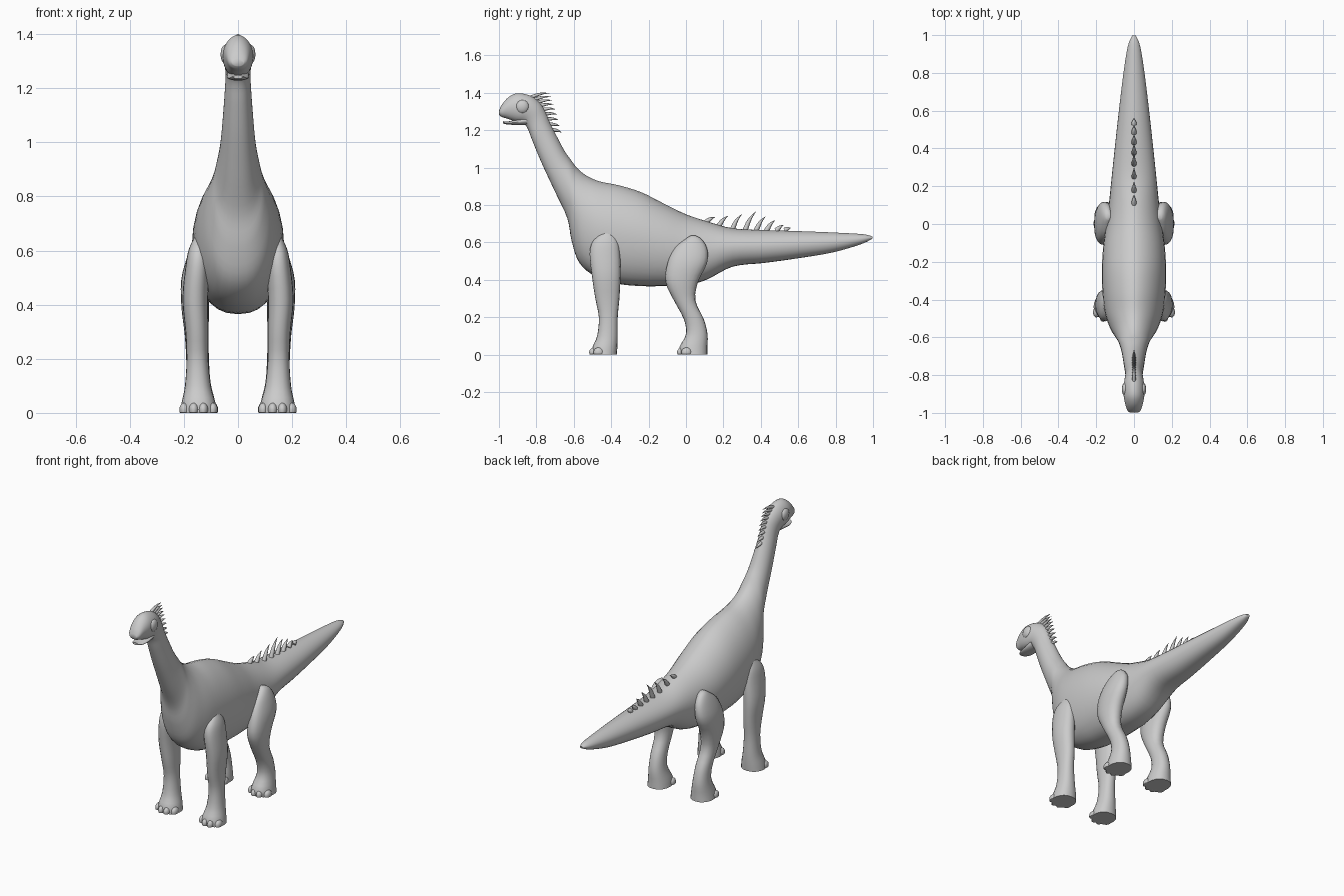
import bpy, bmesh, math

skin = bpy.data.materials.new("grey skin")
skin.diffuse_color = (0.6, 0.6, 0.6, 1)


def finish(name, bm, angle=50):
    bmesh.ops.recalc_face_normals(bm, faces=bm.faces)
    me = bpy.data.meshes.new(name)
    bm.to_mesh(me)
    bm.free()
    me.materials.append(skin)
    ob = bpy.data.objects.new(name, me)
    bpy.context.collection.objects.link(ob)
    bpy.ops.object.select_all(action='DESELECT')
    ob.select_set(True)
    bpy.context.view_layer.objects.active = ob
    bpy.ops.object.shade_smooth_by_angle(angle=math.radians(angle))
    return ob


def smooth_stations(st, steps):
    """Catmull-Rom interpolation between cross-sections."""
    out = []
    for i in range(len(st) - 1):
        quad = zip(st[max(i - 1, 0)], st[i], st[i + 1], st[min(i + 2, len(st) - 1)])
        quad = list(quad)
        for k in range(steps):
            t = k / steps
            out.append([0.5 * (2 * b + (c - a) * t + (2 * a - 5 * b + 4 * c - d) * t * t
                               + (3 * b - a - 3 * c + d) * t ** 3) for a, b, c, d in quad])
    return out + [list(st[-1])]


def loft(name, stations, sides=24, steps=3, upper=1.0, lower=1.0, angle=50):
    """Station: y,z of one rim point, y,z of the opposite one, half width, x centre."""
    bm = bmesh.new()
    rings = []
    for ty, tz, by, bz, w, xc in smooth_stations(stations, steps):
        ring = []
        for k in range(sides):
            a = 2 * math.pi * k / sides
            s, c = math.sin(a), math.cos(a)
            x = math.copysign(abs(s) ** (upper if c > 0 else lower), s) * w
            f = (1 - c) / 2
            ring.append(bm.verts.new((xc + x, ty + (by - ty) * f, max(0, tz + (bz - tz) * f))))
        rings.append(ring)
    for a, b in zip(rings, rings[1:]):
        for k in range(sides):
            j = (k + 1) % sides
            bm.faces.new((a[k], a[j], b[j], b[k]))
    bm.faces.new(rings[0])
    bm.faces.new(rings[-1])
    return finish(name, bm, angle)


def ellipsoid(name, centre, size):
    bm = bmesh.new()
    bmesh.ops.create_uvsphere(bm, u_segments=14, v_segments=8, radius=1)
    for v in bm.verts:
        v.co = [c + s * p for c, s, p in zip(centre, size, v.co)]
        v.co.z = max(v.co.z, 0)
    return finish(name, bm)


# Tail, torso, neck and skull in one skin: top y,z / bottom y,z / half width
body = [
    (.998, .630, .995, .618, .010), (.95, .643, .93, .588, .033),
    (.80, .652, .78, .545, .057), (.60, .660, .60, .515, .080),
    (.42, .665, .42, .490, .100), (.25, .675, .25, .470, .118),
    (.12, .710, .11, .400, .132), (.00, .750, .00, .371, .147),
    (-.12, .808, -.12, .366, .163), (-.24, .868, -.24, .366, .170),
    (-.36, .905, -.36, .378, .167), (-.46, .925, -.48, .415, .154),
    (-.53, .955, -.57, .490, .127), (-.58, .995, -.612, .610, .100),
    (-.615, 1.04, -.635, .730, .082), (-.65, 1.09, -.70, .870, .066),
    (-.69, 1.165, -.77, 1.02, .056), (-.725, 1.235, -.82, 1.14, .049),
    (-.75, 1.295, -.845, 1.205, .046), (-.78, 1.345, -.868, 1.237, .050),
    (-.83, 1.383, -.905, 1.245, .056), (-.90, 1.397, -.93, 1.252, .054),
    (-.95, 1.375, -.958, 1.262, .046), (-.985, 1.335, -.985, 1.270, .036),
    (-.999, 1.305, -.999, 1.282, .022)]
loft("body", [s + (0,) for s in body], 32, 4, upper=1.15, lower=.85)

# Lower jaw, slightly open
loft("lower_jaw", [(-.85, 1.275, -.85, 1.228, .040, 0), (-.91, 1.255, -.91, 1.228, .041, 0),
                   (-.955, 1.246, -.955, 1.230, .033, 0), (-.978, 1.248, -.978, 1.235, .018, 0)], 16)

# Legs: front y, z / back y, z / half width / x centre, from the sole up
front_leg = [(-.505, 0, -.37, 0, .068, .146), (-.500, .04, -.367, .04, .062, .146),
             (-.475, .10, -.365, .10, .048, .148), (-.466, .20, -.365, .20, .040, .150),
             (-.485, .30, -.356, .30, .042, .152), (-.503, .42, -.350, .42, .047, .158),
             (-.515, .54, -.353, .54, .044, .150), (-.495, .61, -.365, .61, .034, .146),
             (-.43, .662, -.40, .662, .012, .140)]
hind_leg = [(-.035, 0, .115, 0, .066, .144), (-.035, .04, .115, .04, .060, .144),
            (.000, .11, .115, .11, .046, .147), (-.012, .19, .095, .19, .042, .149),
            (-.065, .29, .050, .29, .044, .153), (-.110, .39, .065, .39, .051, .158),
            (-.098, .49, .113, .49, .050, .160), (-.060, .57, .112, .57, .040, .150),
            (.000, .62, .080, .62, .025, .142), (.025, .636, .050, .636, .012, .136)]
for side, label in ((-1, "left"), (1, "right")):
    for part, leg in (("front_leg", front_leg), ("hind_leg", hind_leg)):
        loft(f"{label}_{part}", [s[:5] + (s[5] * side,) for s in leg], 20, 3, .85, .85)
        # Four toes fanned around the front of each foot
        for i in range(4):
            u = (i - 1.5) / 1.5
            ellipsoid(f"{label}_{part}_toe", (side * leg[0][5] + u * .053,
                      leg[0][0] + .012 + .026 * u * u, .012), (.018, .028, .026))
    # Brow and eye bulge
    ellipsoid(f"{label}_brow", (side * .046, -.875, 1.325), (.019, .036, .036))


def spike(name, base, tip, r):
    """Curved horn that leans backwards towards its tip."""
    (y0, z0), (y1, z1) = base, tip
    dy, dz = y1 - y0, z1 - z0
    length = math.hypot(dy, dz)
    ny, nz = -dz / length, dy / length
    st = []
    for t, k in ((-.15, 1.05), (.3, .85), (.65, .5), (1, .04)):
        bend = .08 * length * math.sin(math.pi * max(t, 0))
        y, z = y0 + dy * t + ny * bend, z0 + dz * t + nz * bend
        st.append((y + ny * r * k, z + nz * r * k, y - ny * r * k, z - nz * r * k, r * k, 0))
    loft(name, st, 8, 2)


# Crest down the back of the neck
for i in range(9):
    t = i / 8
    base = (-.825 + .115 * t, 1.375 - .175 * t + .02 * math.sin(math.pi * t))
    reach = .095 - .05 * t
    spike("neck_spike", base, (base[0] + reach, base[1] + .022 - .035 * t), .010)

# Row of spikes on the root of the tail
tail_tips = [(.155, .735), (.225, .742), (.30, .752), (.375, .766),
             (.425, .738), (.475, .718), (.52, .692), (.56, .677)]
for y, z in tail_tips:
    base_y = y - .3 * (z - .665) - .025
    spike("tail_spike", (base_y, .665 + max(0, .25 - base_y) * .3), (y, z), .014)
